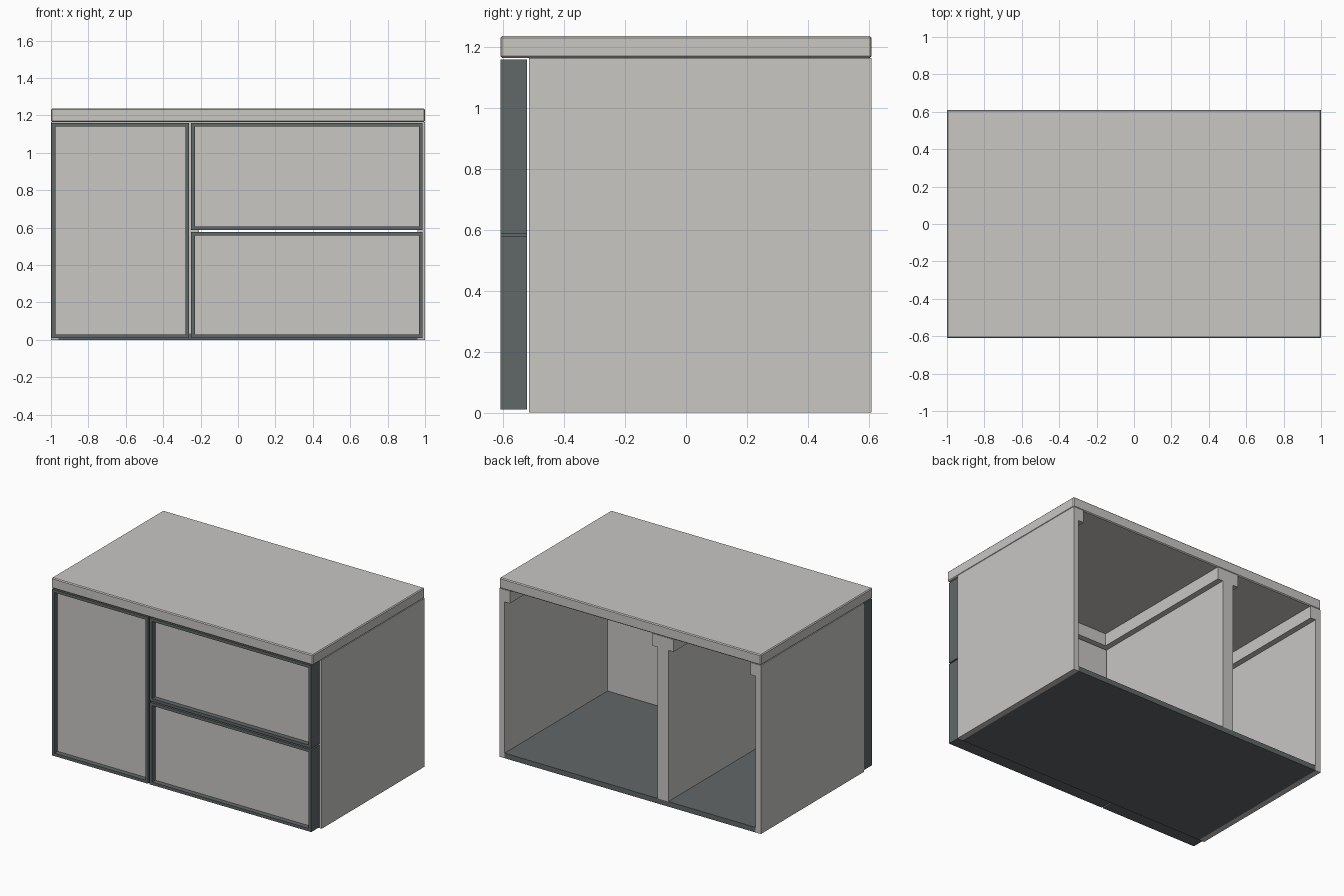
import bpy, bmesh
from mathutils import Vector

if "Cube" in bpy.data.objects:
    bpy.data.objects.remove(bpy.data.objects["Cube"])


def material(name, rgb):
    m = bpy.data.materials.new(name)
    m.diffuse_color = (*rgb, 1)
    m.use_nodes = True
    m.node_tree.nodes["Principled BSDF"].inputs["Base Color"].default_value = m.diffuse_color
    return m


LIGHT = material("warm light grey", (0.58, 0.57, 0.55))
DARK = material("slate grey", (0.12, 0.135, 0.14))


def box(name, x, y, z, mat, bevel=0):
    """Box from (min, max) ranges along each axis."""
    bm = bmesh.new()
    bmesh.ops.create_cube(bm, size=1)
    for v in bm.verts:
        v.co = Vector([r[0] + (c + 0.5) * (r[1] - r[0]) for c, r in zip(v.co, (x, y, z))])
    me = bpy.data.meshes.new(name)
    bm.to_mesh(me)
    bm.free()
    me.materials.append(mat)
    ob = bpy.data.objects.new(name, me)
    bpy.context.collection.objects.link(ob)
    if bevel:
        b = ob.modifiers.new("bevel", 'BEVEL')
        b.width = bevel
        b.segments = 1
    return ob


def framed_front(name, x0, x1, z0, z1):
    """Dark frame around a recessed light panel."""
    w, y = 0.02, (-0.61, -0.522)
    box(name + "_frame_left", (x0, x0 + w), y, (z0, z1), DARK)
    box(name + "_frame_right", (x1 - w, x1), y, (z0, z1), DARK)
    box(name + "_frame_bottom", (x0 + w, x1 - w), y, (z0, z0 + w), DARK)
    box(name + "_frame_top", (x0 + w, x1 - w), y, (z1 - w, z1), DARK)
    box(name + "_panel", (x0 + w, x1 - w), (-0.575, -0.523), (z0 + w, z1 - w), LIGHT)


T, D = 0.04, (-0.515, 0.61)     # board thickness, carcass depth range
TOP = 1.165                     # underside of countertop
RAIL = (1.08, TOP)
DIV = (-0.292, -0.208)

# Countertop
box("countertop", (-1, 1), (-0.61, 0.61), (TOP, 1.237), LIGHT, 0.006)

# Carcass: sides, divider and floor
box("left_side", (-1, -1 + T), D, (0, TOP), LIGHT)
box("right_side", (1 - T, 1), D, (0, TOP), LIGHT)
box("divider", DIV, D, (0.035, TOP), LIGHT)
box("floor", (-1 + T, 1 - T), D, (0, 0.035), DARK)

# Support rails under the top, in both compartments
for name, a, b in (("left", -1 + T, DIV[0]), ("right", DIV[1], 1 - T)):
    box(name + "_bay_outer_rail", (a, a + T), D, RAIL, LIGHT)
    box(name + "_bay_inner_rail", (b - T, b), D, RAIL, LIGHT)
    box(name + "_bay_front_rail", (a + T, b - T), (D[0], D[0] + T), RAIL, LIGHT)

# Door and two drawers
framed_front("door", -0.997, -0.262, 0.01, 1.16)
framed_front("upper_drawer", -0.25, 0.987, 0.587, 1.16)
framed_front("lower_drawer", -0.25, 0.987, 0.01, 0.578)
